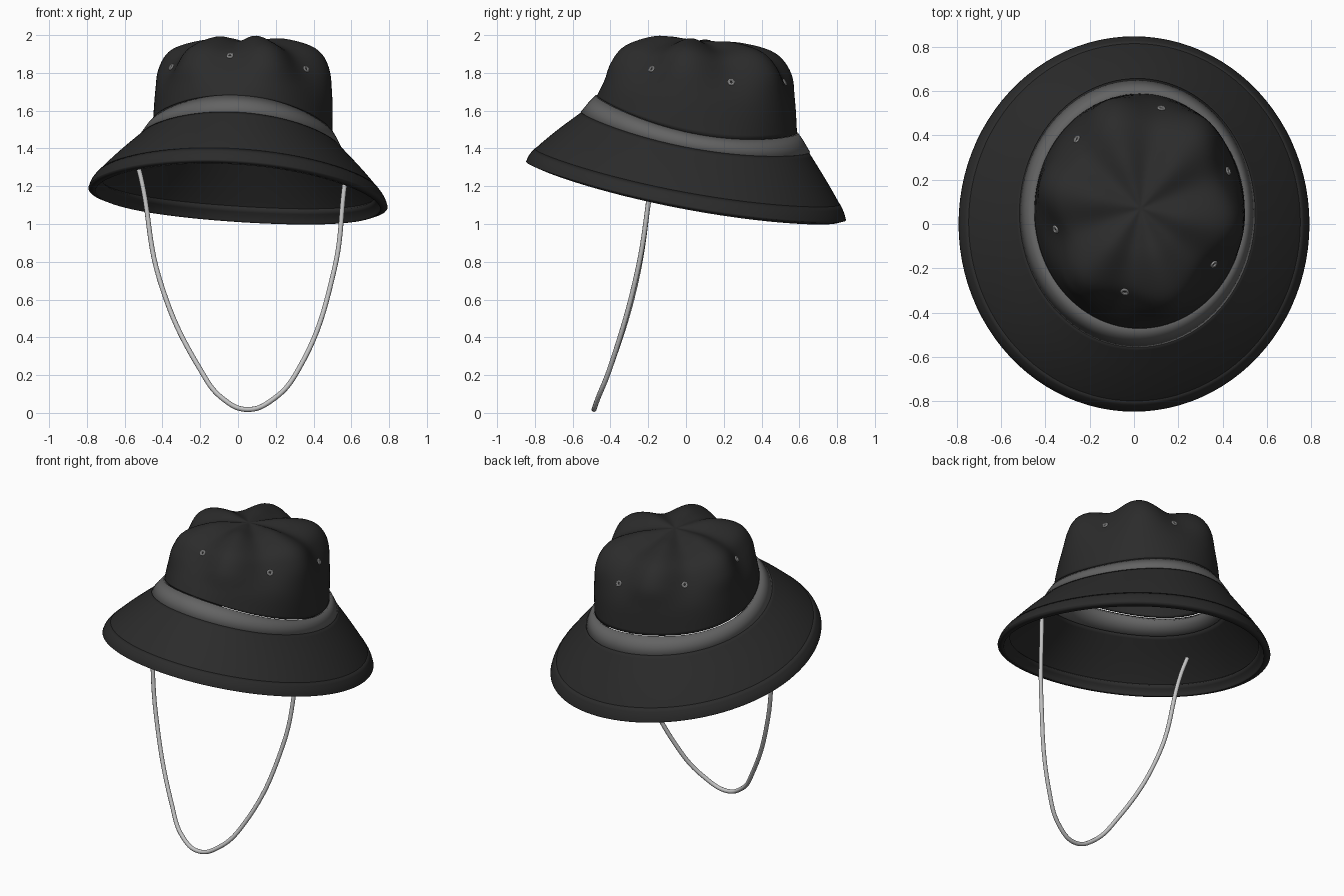
import bpy, bmesh
from math import sin, cos, pi, radians
from mathutils import Vector
from mathutils.bvhtree import BVHTree

if "Cube" in bpy.data.objects:
    bpy.data.objects.remove(bpy.data.objects["Cube"])

SEGMENTS = 96
RIDGE = radians(49)      # direction of one of the six crown ridges


def material(name, value, rough=0.8):
    m = bpy.data.materials.new(name)
    m.use_nodes = True
    colour = (value, value, value, 1)
    m.diffuse_color = colour
    bsdf = next(n for n in m.node_tree.nodes if n.type == 'BSDF_PRINCIPLED')
    bsdf.inputs["Base Color"].default_value = colour
    bsdf.inputs["Roughness"].default_value = rough
    return m


CLOTH = material("charcoal cloth", 0.024)
RIBBON = material("grey ribbon", 0.125)
CORD = material("pale grey cord", 0.55)
METAL = material("light metal", 0.6)


def finish(obj, mat):
    obj.data.materials.append(mat)
    bpy.ops.object.select_all(action='DESELECT')
    obj.select_set(True)
    bpy.context.view_layer.objects.active = obj
    bpy.ops.object.shade_smooth_by_angle(angle=radians(40))
    return obj


# A ring: centre x, y, radius x, y, height, tilt in y, tilt in x, saddle,
# ridge strength outward, ridge strength upward
def ring_points(ring, grow=0.0):
    cx, cy, rx, ry, z, ty, tx, saddle, out, up = ring
    for j in range(SEGMENTS):
        a = 2 * pi * j / SEGMENTS
        wave = cos(6 * (a - RIDGE))
        c, s = cos(a), sin(a)
        yield Vector((cx + (rx + grow + out * wave) * c,
                      cy + (ry + grow + out * wave) * s,
                      z + ty * s + tx * c + saddle * s * s + up * wave))


def mix(a, b, t, lift=0.0):
    r = [p + (q - p) * t for p, q in zip(a, b)]
    r[4] += lift
    return r


def spline(rings, steps):
    """Smooth in-between rings through the given ones."""
    padded = [rings[0]] + rings + [rings[-1]]
    result = []
    for p, a, b, n in zip(padded, padded[1:], padded[2:], padded[3:]):
        for k in range(steps):
            t = k / steps
            result.append([0.5 * (2 * v1 + (v2 - v0) * t
                           + (2 * v0 - 5 * v1 + 4 * v2 - v3) * t * t
                           + (3 * v1 - v0 - 3 * v2 + v3) * t ** 3)
                           for v0, v1, v2, v3 in zip(p, a, b, n)])
    return result + [rings[-1]]


def loft(name, rings, mat, thick, grow=0.0, cap=False):
    bm = bmesh.new()
    rows = [[bm.verts.new(p) for p in ring_points(r, grow)] for r in rings]
    for low, high in zip(rows, rows[1:]):
        for j in range(SEGMENTS):
            k = (j + 1) % SEGMENTS
            bm.faces.new((low[j], low[k], high[k], high[j]))
    if cap:
        bm.faces.new(rows[-1])
    mesh = bpy.data.meshes.new(name)
    bm.to_mesh(mesh)
    bm.free()
    obj = bpy.data.objects.new(name, mesh)
    bpy.context.collection.objects.link(obj)
    solid = obj.modifiers.new("thickness", 'SOLIDIFY')
    solid.thickness = thick
    solid.offset = -1
    return finish(obj, mat)


rim = [0, 0, .79, .845, 1.14, -.155, -.05, .035, 0, 0]
band_low = [.015, .05, .525, .60, 1.435, -.107, -.035, .052, 0, 0]
band_top = [.025, .058, .475, .53, 1.51, -.10, -.035, .07, 0, 0]

# Brim with a thicker hem along its edge
brim_rings = spline([rim, mix(rim, band_low, .1, .025),
                     mix(rim, band_low, .5, .022), band_low], 5)
loft("brim", brim_rings, CLOTH, .02)
loft("brim_hem", brim_rings[:7], CLOTH, .04, grow=.002)

# Ribbon band, showing inside and outside
loft("hat_band", [band_low, mix(band_low, band_top, .5, .004), band_top],
     RIBBON, .04, grow=.007)

# Crown with six soft ridges
crown_rings = spline([
    band_top,
    [.03, .07, .463, .508, 1.68, -.05, -.015, .02, .010, 0],
    [.03, .08, .425, .465, 1.82, -.03, 0, 0, .032, .005],
    [.03, .075, .36, .385, 1.91, -.02, 0, 0, .028, .016],
    [.03, .07, .22, .24, 1.958, -.02, 0, 0, .008, .018],
    [.03, .07, .10, .11, 1.968, -.01, 0, 0, 0, .007],
    [.03, .07, .012, .012, 1.968, 0, 0, 0, 0, 0]], 6)
crown = loft("crown", crown_rings, CLOTH, .02, cap=True)

# Eyelets set in the hollows between the ridges
tree = BVHTree.FromPolygons([v.co for v in crown.data.vertices],
                            [p.vertices[:] for p in crown.data.polygons])
eyelets = [(.40, .23, 1.75), (.12, .505, 1.75), (-.26, .385, 1.79),
           (-.325, -.015, 1.83), (-.04, -.295, 1.89), (.325, -.15, 1.82)]
for i, (x, y, z) in enumerate(eyelets):
    start = Vector((.04, .10, z))
    hit, normal, _, _ = tree.ray_cast(start, Vector((x - .04, y - .10, 0)))
    if normal.dot(hit - start) < 0:
        normal = -normal
    turn = normal.to_track_quat('Z', 'Y').to_euler()
    bpy.ops.mesh.primitive_torus_add(
        major_radius=.013, minor_radius=.006, major_segments=20,
        minor_segments=8, location=hit + normal * .002, rotation=turn)
    eyelet = bpy.context.object
    eyelet.name = f"eyelet_{i + 1}"
    finish(eyelet, METAL)

# Chin cord hanging from under the brim
path = [(-.55, -.16, 1.37), (-.515, -.18, 1.25), (-.415, -.262, .705),
        (-.2, -.405, .23), (-.08, -.467, .075), (.05, -.487, .018),
        (.19, -.467, .075), (.32, -.405, .23), (.51, -.255, .76),
        (.568, -.18, 1.23), (.585, -.16, 1.33)]
curve = bpy.data.curves.new("chin_cord", 'CURVE')
curve.dimensions = '3D'
curve.bevel_depth = .013
curve.bevel_resolution = 3
curve.resolution_u = 10
curve.use_fill_caps = True
line = curve.splines.new('BEZIER')
line.bezier_points.add(len(path) - 1)
for point, co in zip(line.bezier_points, path):
    point.co = co
    point.handle_left_type = point.handle_right_type = 'AUTO'
cord = bpy.data.objects.new("chin_cord", curve)
bpy.context.collection.objects.link(cord)
bpy.ops.object.select_all(action='DESELECT')
cord.select_set(True)
bpy.context.view_layer.objects.active = cord
bpy.ops.object.convert(target='MESH')
finish(bpy.context.object, CORD)
